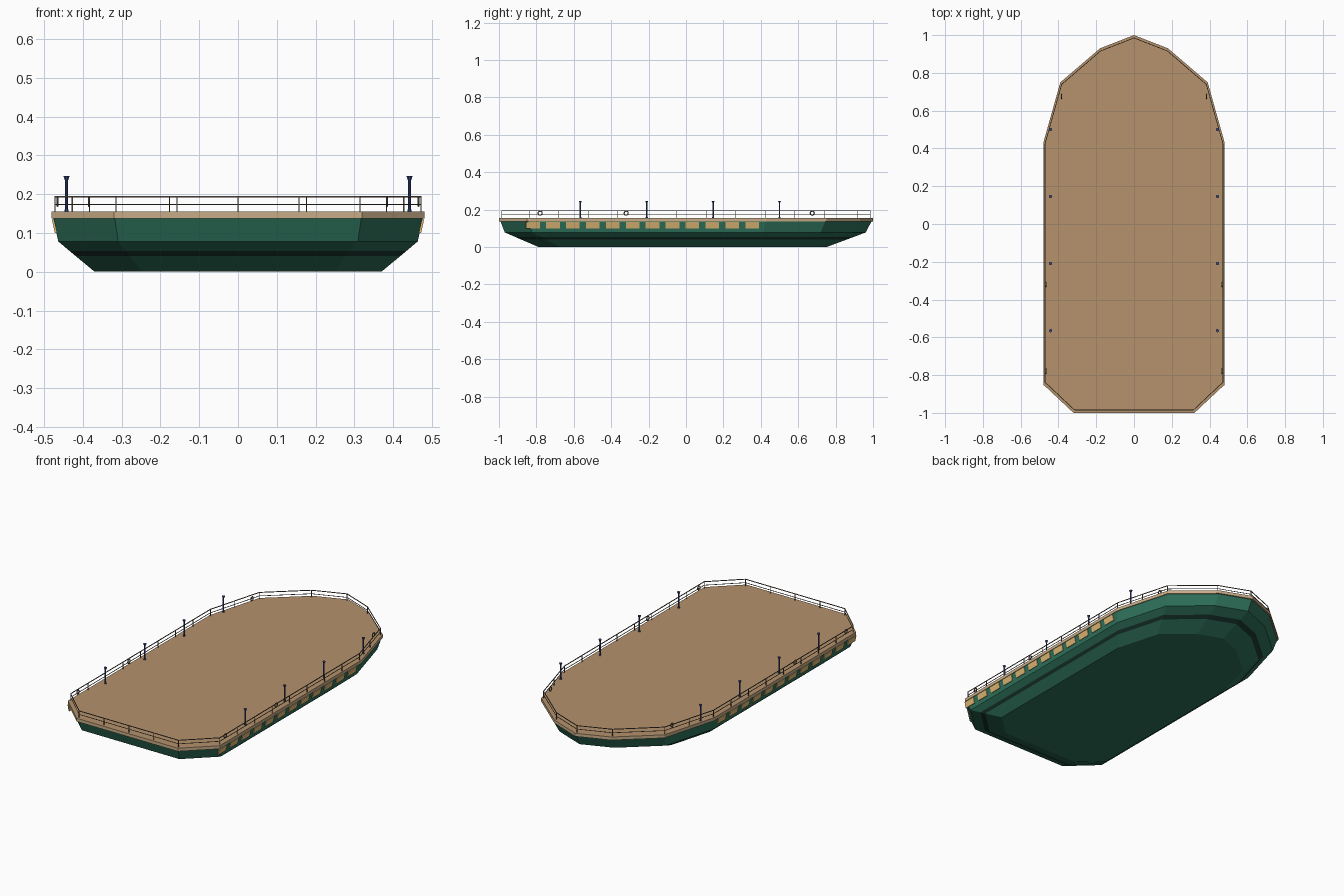
import bpy, bmesh, math
from mathutils import Vector

if "Cube" in bpy.data.objects:
    bpy.data.objects.remove(bpy.data.objects["Cube"])


def mat(name, r, g, b):
    lin = [((c / 255 + 0.055) / 1.055) ** 2.4 for c in (r, g, b)]
    m = bpy.data.materials.new(name)
    m.diffuse_color = (*lin, 1)
    m.use_nodes = True
    m.node_tree.nodes["Principled BSDF"].inputs["Base Color"].default_value = m.diffuse_color
    return m


GREEN = mat("hull_green", 47, 115, 92)
DARK = mat("stripe_dark_green", 27, 58, 50)
TRIM = mat("trim_tan", 200, 172, 135)
DECK = mat("deck_brown", 181, 146, 108)
GLASS = mat("window_yellow", 222, 184, 118)
METAL = mat("rail_grey_brown", 108, 95, 82)
BLUE = mat("lamp_blue", 58, 78, 135)

# Deck outline: right half from bow to stern, then mirrored
half = [(0.18, 0.93), (0.39, 0.75), (0.48, 0.43), (0.48, -0.85), (0.32, -1.0)]
outline = [(0, 1.0)] + half + [(-x, y) for x, y in reversed(half)]


def finish(name, bm, mats):
    bmesh.ops.recalc_face_normals(bm, faces=bm.faces)
    me = bpy.data.meshes.new(name)
    bm.to_mesh(me)
    bm.free()
    for m in mats:
        me.materials.append(m)
    ob = bpy.data.objects.new(name, me)
    bpy.context.collection.objects.link(ob)
    return ob


def loft(name, levels, mats, bands, top=0):
    """Stack scaled outlines: levels are (z, scale, y shift)."""
    bm = bmesh.new()
    rings = [[bm.verts.new((x * s, y * s + dy, z)) for x, y in outline] for z, s, dy in levels]
    n = len(outline)
    for k in range(len(rings) - 1):
        for i in range(n):
            j = (i + 1) % n
            f = bm.faces.new((rings[k][i], rings[k][j], rings[k + 1][j], rings[k + 1][i]))
            f.material_index = bands[k]
    bm.faces.new(rings[0])
    bm.faces.new(rings[-1]).material_index = top
    return finish(name, bm, mats)


def bar(bm, a, b, r, sides=6, r2=None):
    """Tapered rod between two points."""
    a, b = Vector(a), Vector(b)
    d = b - a
    q = d.to_track_quat('Z', 'Y')
    r2 = r if r2 is None else r2
    rings = []
    for p, rad in ((a, r), (b, r2)):
        rings.append([bm.verts.new(p + q @ Vector((rad * math.cos(t), rad * math.sin(t), 0)))
                      for t in (2 * math.pi * (i + 0.5) / sides for i in range(sides))])
    for i in range(sides):
        j = (i + 1) % sides
        bm.faces.new((rings[0][i], rings[0][j], rings[1][j], rings[1][i]))
    bm.faces.new(rings[0])
    bm.faces.new(rings[1])


# Hull with painted stripe
loft("hull", [(0, 0.77, -0.018), (0.041, 0.873, -0.011), (0.053, 0.903, -0.008),
              (0.078, 0.965, -0.004), (0.137, 0.992, 0)], [GREEN, DARK], [0, 1, 0, 0])
# Deck slab: tan edge, brown top
loft("deck", [(0.137, 1.0, 0), (0.155, 1.0, 0)], [TRIM, DECK], [0], top=1)

# Railing around the deck edge
bm = bmesh.new()
path = [Vector((x * 0.982, y * 0.985, 0)) for x, y in outline]
for i, a in enumerate(path):
    b = path[(i + 1) % len(path)]
    for z, r in ((0.193, 0.0025), (0.173, 0.0018)):
        up = Vector((0, 0, z))
        bar(bm, a + up, b + up, r, 4)
    n = max(1, int((b - a).length / 0.155))
    for k in range(n):
        p = a.lerp(b, k / n)
        bar(bm, p + Vector((0, 0, 0.154)), p + Vector((0, 0, 0.193)), 0.0022, 4)
finish("railing", bm, [METAL])

# Rings hung on the railing
for side in (1, -1):
    for x, y in ((0.465, -0.78), (0.465, -0.32), (0.384, 0.675)):
        bpy.ops.mesh.primitive_torus_add(location=(side * x, y, 0.181), rotation=(0, math.pi / 2, 0),
                                         major_radius=0.011, minor_radius=0.003,
                                         major_segments=12, minor_segments=6)
        ob = bpy.context.object
        ob.name = "rail_ring"
        ob.data.materials.append(METAL)

# Lamp posts
bm = bmesh.new()
for side in (1, -1):
    for y in (0.5, 0.145, -0.21, -0.565):
        x = side * 0.442
        bar(bm, (x, y, 0.154), (x, y, 0.24), 0.004, 8)
        bar(bm, (x, y, 0.154), (x, y, 0.16), 0.006, 8)
        bar(bm, (x, y, 0.237), (x, y, 0.247), 0.005, 8, 0.009)
finish("lamp_posts", bm, [BLUE])

# Side windows: thin plates lying on the sloped upper hull
bm = bmesh.new()
for side in (1, -1):
    for k in range(12):
        yc = -0.818 + k * 0.1065
        vs = []
        for z, x in ((0.1, 0.468), (0.134, 0.4755)):
            for off in (-0.002, 0.004):
                for dy in (-0.0365, 0.0365):
                    vs.append(bm.verts.new((side * (x + off), yc + dy, z)))
        for f in ((0, 1, 3, 2), (4, 5, 7, 6), (0, 1, 5, 4), (2, 3, 7, 6), (0, 2, 6, 4), (1, 3, 7, 5)):
            bm.faces.new([vs[i] for i in f])
finish("side_windows", bm, [GLASS])
